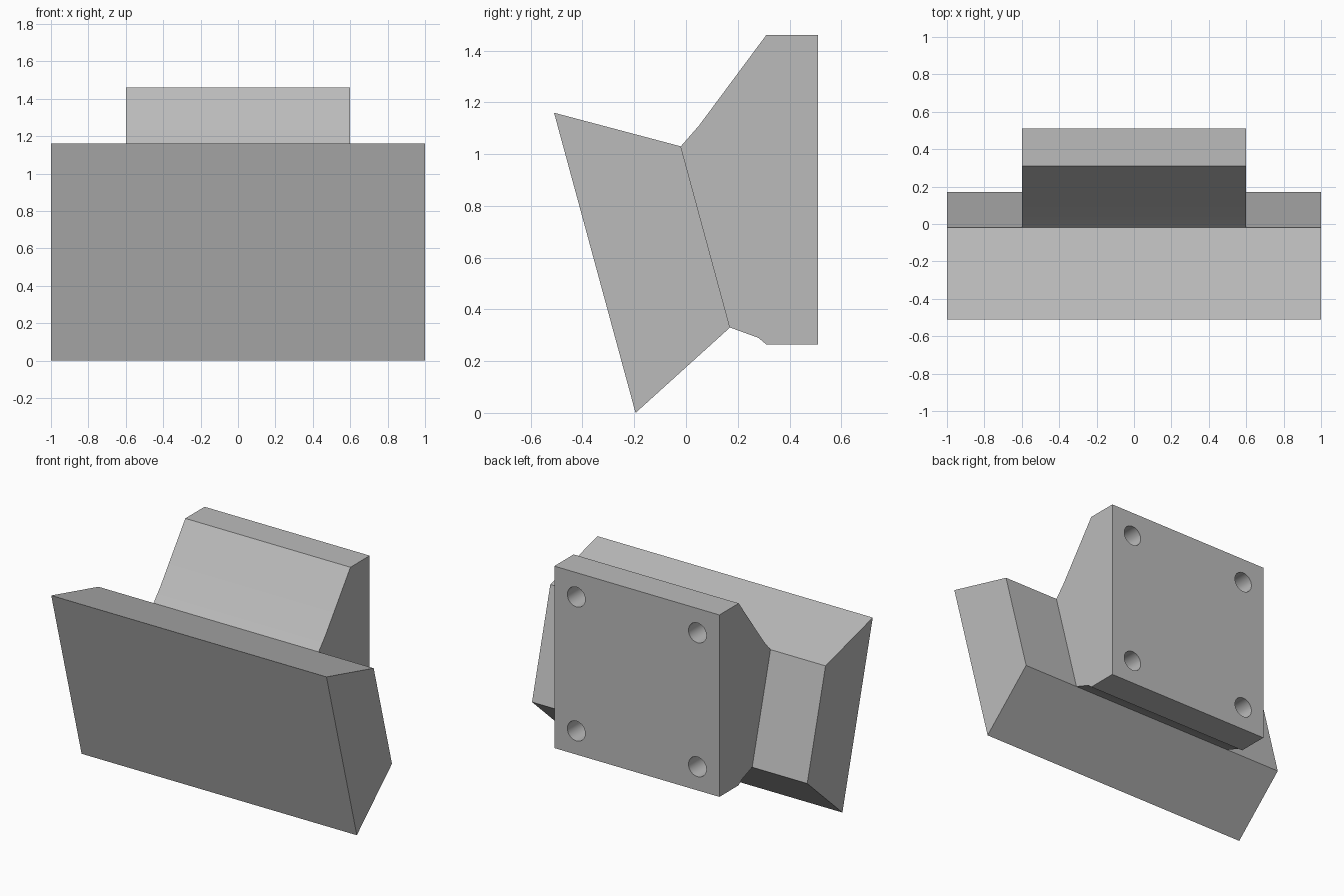
import bpy, bmesh, math

cube = bpy.data.objects.get("Cube")
if cube:
    bpy.data.objects.remove(cube)

grey = bpy.data.materials.new("plain grey")
grey.use_nodes = True
COLOUR = (0.5, 0.5, 0.5, 1)
grey.diffuse_color = COLOUR
grey.node_tree.nodes["Principled BSDF"].inputs["Base Color"].default_value = COLOUR


def extrude_profile(name, profile, half_width):
    """Prism along x from a side profile of (y, z) points."""
    bm = bmesh.new()
    face = bm.faces.new([bm.verts.new((-half_width, y, z)) for y, z in profile])
    ext = bmesh.ops.extrude_face_region(bm, geom=[face])
    moved = [v for v in ext["geom"] if isinstance(v, bmesh.types.BMVert)]
    bmesh.ops.translate(bm, verts=moved, vec=(2 * half_width, 0, 0))
    bmesh.ops.recalc_face_normals(bm, faces=bm.faces)
    mesh = bpy.data.meshes.new(name)
    bm.to_mesh(mesh)
    bm.free()
    mesh.materials.append(grey)
    obj = bpy.data.objects.new(name, mesh)
    bpy.context.collection.objects.link(obj)
    return obj


# Wide tilted block at the front
extrude_profile("front_block", [(-0.51, 1.16), (-0.02, 1.03), (0.17, 0.33), (-0.195, 0)], 1.0)

# Mounting bracket flaring out to an upright back plate
bracket = extrude_profile("mounting_bracket", [
    (-0.02, 1.03), (0.05, 1.11), (0.31, 1.46), (0.51, 1.46),
    (0.51, 0.265), (0.31, 0.265), (0.28, 0.29), (0.17, 0.33)], 0.6)

# Four blind screw holes in the back
for x in (-0.44, 0.44):
    for z in (0.42, 1.30):
        bpy.ops.mesh.primitive_cylinder_add(
            vertices=32, radius=0.065, depth=0.4, location=(x, 0.51, z),
            rotation=(math.pi / 2, 0, 0))
        cutter = bpy.context.object
        cutter.name = "screw_hole_cutter"
        cutter.data.materials.append(grey)
        cutter.hide_render = True
        cut = bracket.modifiers.new("screw_hole", 'BOOLEAN')
        cut.object = cutter
        cut.solver = 'EXACT'
        bpy.ops.object.select_all(action='DESELECT')
        bracket.select_set(True)
        bpy.context.view_layer.objects.active = bracket
        bpy.ops.object.modifier_apply(modifier=cut.name)
        bpy.data.objects.remove(cutter)

bpy.ops.object.shade_smooth_by_angle(angle=math.radians(30))
